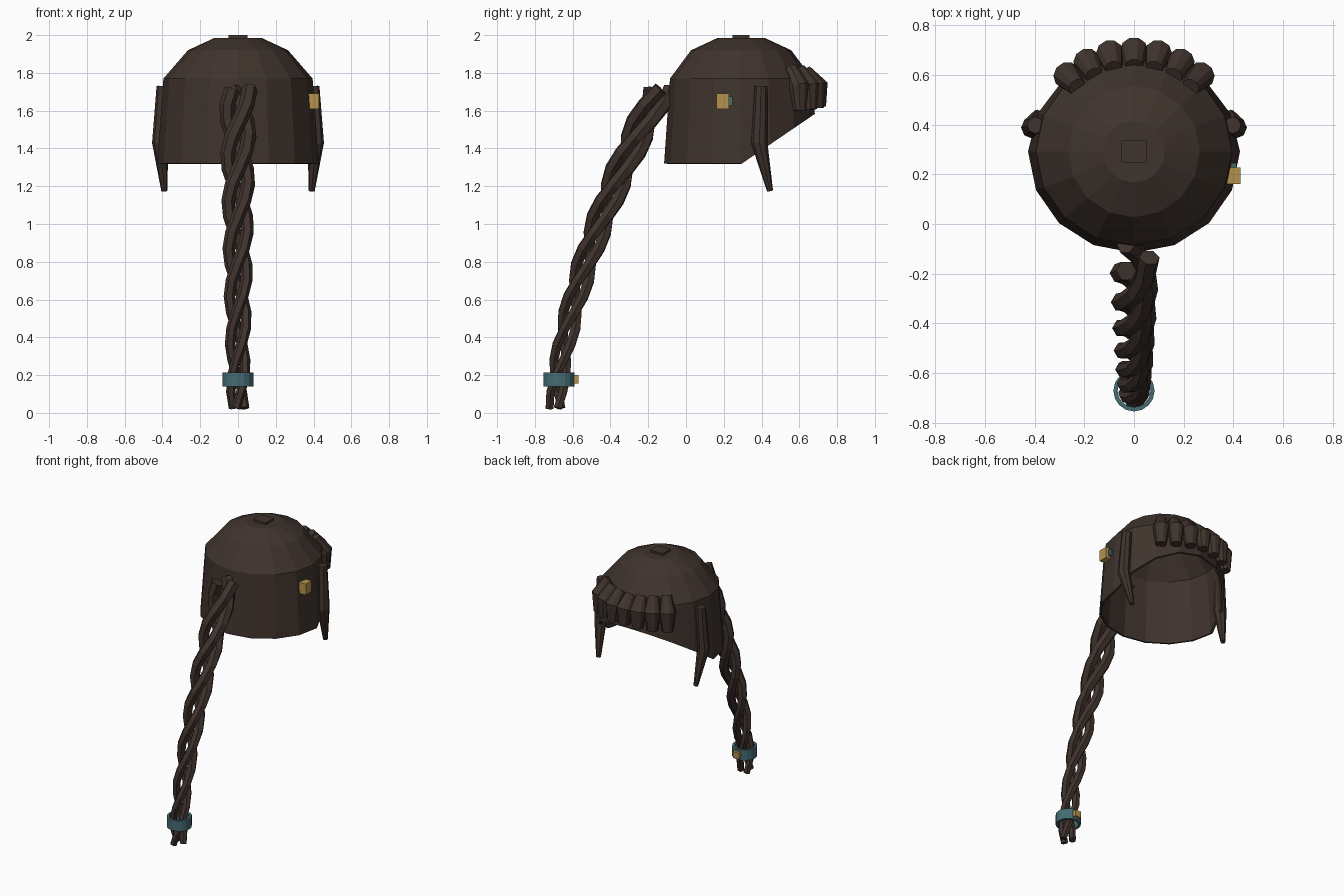
import bpy, bmesh, math
from mathutils import Vector

if "Cube" in bpy.data.objects:
    bpy.data.objects.remove(bpy.data.objects["Cube"])


def material(name, rgb):
    m = bpy.data.materials.new(name)
    m.diffuse_color = (*rgb, 1)
    m.use_nodes = True
    m.node_tree.nodes["Principled BSDF"].inputs["Base Color"].default_value = m.diffuse_color
    return m


BROWN = material("dark_brown_hair", (0.050, 0.033, 0.026))
TEAL = material("teal_band", (0.060, 0.150, 0.175))
GOLD = material("gold_clasp", (0.46, 0.29, 0.075))


def finish(name, bm, mat):
    bmesh.ops.recalc_face_normals(bm, faces=bm.faces)
    me = bpy.data.meshes.new(name)
    bm.to_mesh(me)
    bm.free()
    me.materials.append(mat)
    ob = bpy.data.objects.new(name, me)
    bpy.context.collection.objects.link(ob)
    return ob


def box(name, lo, hi, mat):
    bm = bmesh.new()
    bmesh.ops.create_cube(bm, size=1)
    for v in bm.verts:
        v.co = [lo[i] + (v.co[i] + 0.5) * (hi[i] - lo[i]) for i in range(3)]
    return finish(name, bm, mat)


def bridge(bm, rings):
    for a, b in zip(rings, rings[1:]):
        n = len(a)
        for i in range(n):
            bm.faces.new((a[i], a[(i + 1) % n], b[(i + 1) % n], b[i]))


def tube(name, pts, radii, sides, mat=BROWN):
    """Tapered lock of hair with flat ends."""
    bm = bmesh.new()
    pts = [Vector(p) for p in pts]
    rings = []
    for i, p in enumerate(pts):
        t = (pts[min(i + 1, len(pts) - 1)] - pts[max(i - 1, 0)]).normalized()
        u = t.cross(Vector((0, 1, 0))).normalized()
        w = t.cross(u)
        rings.append([bm.verts.new(p + radii[i] * (math.cos(a) * u + math.sin(a) * w))
                      for a in (math.tau * k / sides for k in range(sides))])
    bridge(bm, rings)
    bm.faces.new(rings[0])
    bm.faces.new(rings[-1])
    return finish(name, bm, mat)


CY = 0.292  # centre of the cap in y

# Cap: sixteen-sided dome, cut on a slope at the face opening
bm = bmesh.new()
profile = [(0.427, 0.408, 1.32), (0.395, 0.377, 1.77), (0.265, 0.265, 1.92), (0.125, 0.125, 1.985)]
rings = [[bm.verts.new((rx * math.cos(a), CY + ry * math.sin(a), z))
          for a in (math.tau * k / 16 for k in range(16))] for rx, ry, z in profile]
bridge(bm, rings)
bm.faces.new(rings[-1])
bmesh.ops.bisect_plane(bm, geom=bm.verts[:] + bm.edges[:] + bm.faces[:], dist=1e-5,
                       plane_co=(0, 0.296, 1.32), plane_no=(0, 0.68, -1), clear_outer=True)
cap = finish("hair_cap", bm, BROWN)
solid = cap.modifiers.new("thickness", 'SOLIDIFY')
solid.thickness = 0.015
solid.offset = -1

# Small crown plate
box("crown_plate", (-0.05, CY - 0.045, 1.975), (0.05, CY + 0.045, 2.0), BROWN)

# Fringe: seven tufts fanned around the forehead
for k in range(-3, 4):
    a = math.radians(13.8 * k)
    drop = 0.02 * (3 - abs(k)) / 3

    def fan(r, z):
        return (r * math.sin(a), CY + r * math.cos(a), z)
    tube(f"fringe_tuft_{k + 4}", [fan(0.345, 1.825 - drop), fan(0.408, 1.73), fan(0.415, 1.60 + drop)],
         [0.036, 0.056, 0.036], 10)

# Side locks in front of the ears
for s, side in ((-1, "left"), (1, "right")):
    tube(f"side_lock_{side}", [(s * 0.397, 0.398, 1.73), (s * 0.412, 0.388, 1.43), (s * 0.39, 0.445, 1.175)],
         [0.034, 0.043, 0.016], 8)

# Braid: three strands twisting round a curved path
STEPS = 20
for k in range(3):
    pts, radii = [], []
    for i in range(STEPS + 1):
        f = i / STEPS
        a = math.tau * (k / 3 - 2.3 * f)
        r = 0.062 - 0.025 * f
        y = -0.135 - 0.552 * (1 - (1 - f) ** 1.6)
        pts.append((r * math.cos(a), y + r * math.sin(a), 1.715 - 1.69 * f))
        radii.append(0.042 - 0.018 * f)
    tube(f"braid_strand_{k + 1}", pts, radii, 6)

# Band round the braid end, an open ring
bm = bmesh.new()
ring = [[bm.verts.new((r * math.cos(a), -0.672 + r * math.sin(a), z))
         for a in (math.tau * j / 16 for j in range(16))]
        for r, z in ((0.083, 0.14), (0.083, 0.215), (0.066, 0.215), (0.066, 0.14))]
bridge(bm, ring + ring[:1])
finish("braid_band", bm, TEAL)
box("band_clasp", (-0.024, -0.605, 0.155), (0.024, -0.57, 0.20), GOLD)

# Hair clip on the right side
box("hair_clip", (0.373, 0.162, 1.61), (0.43, 0.228, 1.69), GOLD)
box("hair_clip_gem", (0.38, 0.222, 1.628), (0.412, 0.245, 1.675), TEAL)
